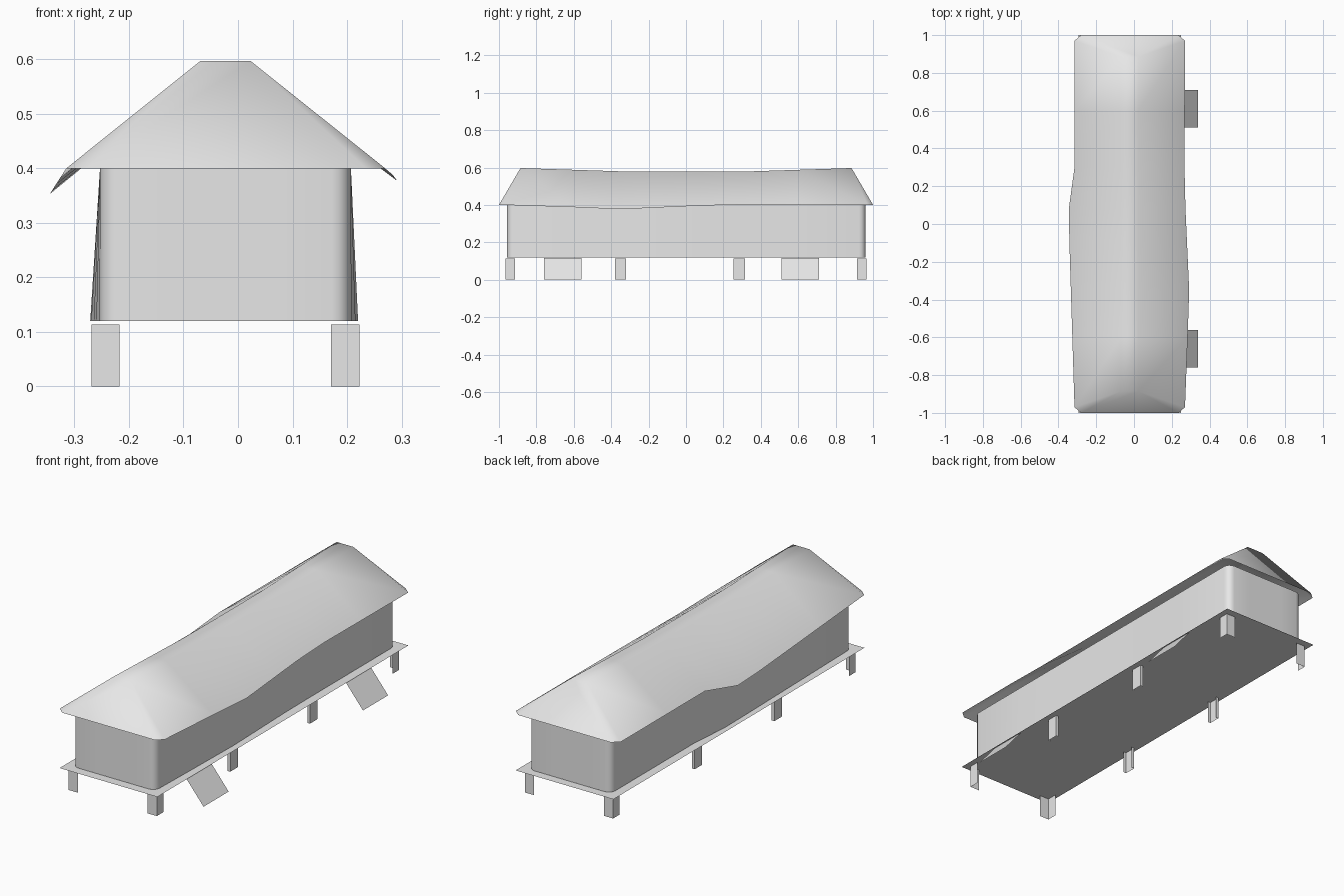
import bpy, bmesh, math

cube = bpy.data.objects.get("Cube")
if cube:
    bpy.data.objects.remove(cube)

grey = bpy.data.materials.new("pale_grey")
grey.use_nodes = True
grey.diffuse_color = (0.8, 0.8, 0.8, 1)
grey.node_tree.nodes["Principled BSDF"].inputs["Base Color"].default_value = (0.8, 0.8, 0.8, 1)

CX = -0.023        # centre line of the building
FLOOR_Z = 0.117


def make(name, verts, faces, smooth=None):
    """Build a mesh object with outward normals and optional smoothing angle."""
    bm = bmesh.new()
    vs = [bm.verts.new(v) for v in verts]
    for f in faces:
        bm.faces.new([vs[i] for i in f])
    bmesh.ops.recalc_face_normals(bm, faces=bm.faces)
    if max(v[2] for v in verts) == min(v[2] for v in verts):
        for f in bm.faces:
            f.normal_update()
            if f.normal.z < 0:
                f.normal_flip()
    me = bpy.data.meshes.new(name)
    bm.to_mesh(me)
    bm.free()
    me.materials.append(grey)
    ob = bpy.data.objects.new(name, me)
    bpy.context.collection.objects.link(ob)
    if smooth:
        bpy.ops.object.select_all(action='DESELECT')
        ob.select_set(True)
        bpy.context.view_layer.objects.active = ob
        bpy.ops.object.shade_smooth_by_angle(angle=math.radians(smooth))
    return ob


def ribbon(name, path, z0, z1, smooth=None):
    """Upright sheet following an open path of (x, y) points."""
    n = len(path)
    verts = [(x, y, z) for z in (z0, z1) for x, y in path]
    faces = [(i, i + 1, n + i + 1, n + i) for i in range(n - 1)]
    return make(name, verts, faces, smooth)


def lerp(table, y):
    """Piecewise linear lookup of a tuple by y."""
    for a, b in zip(table, table[1:]):
        if y <= b[0]:
            t = max(0, (y - a[0]) / (b[0] - a[0]))
            return tuple(p + (q - p) * t for p, q in zip(a[1:], b[1:]))
    return table[-1][1:]


# Roof: uneven eaves (y, x, z) and a sagging flat ridge (y, z)
EAVE_L = [(-0.97, -0.315, 0.4), (-0.1, -0.342, 0.358), (0.08, -0.345, 0.353),
          (0.3, -0.315, 0.4), (0.97, -0.315, 0.4)]
EAVE_R = [(-0.97, 0.27, 0.4), (-0.6, 0.284, 0.388), (-0.35, 0.292, 0.377),
          (0.2, 0.267, 0.402), (0.97, 0.27, 0.4)]
RIDGE = [(-0.885, 0.597), (-0.3, 0.578), (0.3, 0.578), (0.885, 0.597)]
stations = [-0.97, -0.6, -0.35, -0.1, 0.08, 0.3, 0.6, 0.97]
verts, faces = [], []
for y in stations:
    ry = max(-0.885, min(0.885, y))
    rz = lerp(RIDGE, ry)[0]
    lx, lz = lerp(EAVE_L, y)
    rx, rrz = lerp(EAVE_R, y)
    verts += [(lx, y, lz), (-0.069, ry, rz), (0.023, ry, rz), (rx, y, rrz)]
for s in range(len(stations) - 1):
    for k in range(3):
        a = 4 * s + k
        faces.append((a, a + 1, a + 5, a + 4))
# Hipped roof ends with clipped corners
for end, base in ((-1, 0), (1, 4 * (len(stations) - 1))):
    n = len(verts)
    verts += [(-0.28, end, 0.4), (0.235, end, 0.4)]
    faces += [(n, n + 1, base + 2, base + 1), (n, base + 1, base),
              (n + 1, base + 3, base + 2)]
make("roof", verts, faces, 80)

# Walls: rounded rectangle that bellies outwards at the foot
R, HX, Y0, Y1 = 0.035, 0.23, -0.957, 0.96
outline = []
for sx, sy, start in ((1, 1, 0), (-1, 1, 90), (-1, -1, 180), (1, -1, 270)):
    cy = Y1 - R if sy > 0 else Y0 + R
    for k in range(5):
        a = math.radians(start + k * 22.5)
        outline.append((CX + sx * (HX - R) + R * math.cos(a), cy + R * math.sin(a)))
    if sy * sx < 0:
        continue
    if sx > 0:
        outline += [(CX + t, Y1) for t in (0.1, -0.1)]
    else:
        outline += [(CX + t, Y0) for t in (-0.1, 0.1)]
side = [-0.6, -0.35, -0.1, 0.08, 0.3, 0.6]
i = max(k for k, p in enumerate(outline) if p[0] < CX and p[1] > 0) + 1
outline[i:i] = [(CX - HX, y) for y in reversed(side)]
outline += [(CX + HX, y) for y in side]


def belly(x, y):
    if x < CX - HX + 0.001:
        return (x + 0.6 * (lerp(EAVE_L, y)[0] + 0.315), y, 0.12)
    if x > CX + HX - 0.001:
        return (x + 0.6 * max(0, lerp(EAVE_R, y)[0] - 0.27), y, 0.12)
    return (x, y, 0.12)


n = len(outline)
make("walls", [belly(x, y) for x, y in outline] + [(x, y, 0.402) for x, y in outline],
     [(k, (k + 1) % n, n + (k + 1) % n, n + k) for k in range(n)], 60)

# Floor deck
make("floor_deck", [(-0.295, -1, FLOOR_Z), (0.25, -1, FLOOR_Z),
                    (0.25, 1, FLOOR_Z), (-0.295, 1, FLOOR_Z)], [(0, 1, 2, 3)])

# Stilts: angle plates at the corners, shallow channels along the sides
for sx, xname in ((1, "left"), (-1, "right")):
    xo = CX + sx * 0.246
    for sy, yname in ((-1, "front"), (1, "back")):
        yo = sy * 0.965
        ribbon(f"{xname}_{yname}_corner_post",
               [(xo - sx * 0.052, yo), (xo, yo), (xo, yo - sy * 0.052)], 0, 0.114)
    for y, yname in ((-0.35, "front"), (0.285, "back")):
        ribbon(f"{xname}_{yname}_middle_post",
               [(xo - sx * 0.015, y - 0.03), (xo, y - 0.03),
                (xo, y + 0.03), (xo - sx * 0.015, y + 0.03)], 0, 0.114)

# Entrance ramps
for y, name in ((-0.66, "front_ramp"), (0.61, "back_ramp")):
    make(name, [(0.243, y - 0.1, FLOOR_Z), (0.34, y - 0.1, 0),
                (0.34, y + 0.1, 0), (0.243, y + 0.1, FLOOR_Z)], [(0, 1, 2, 3)])
